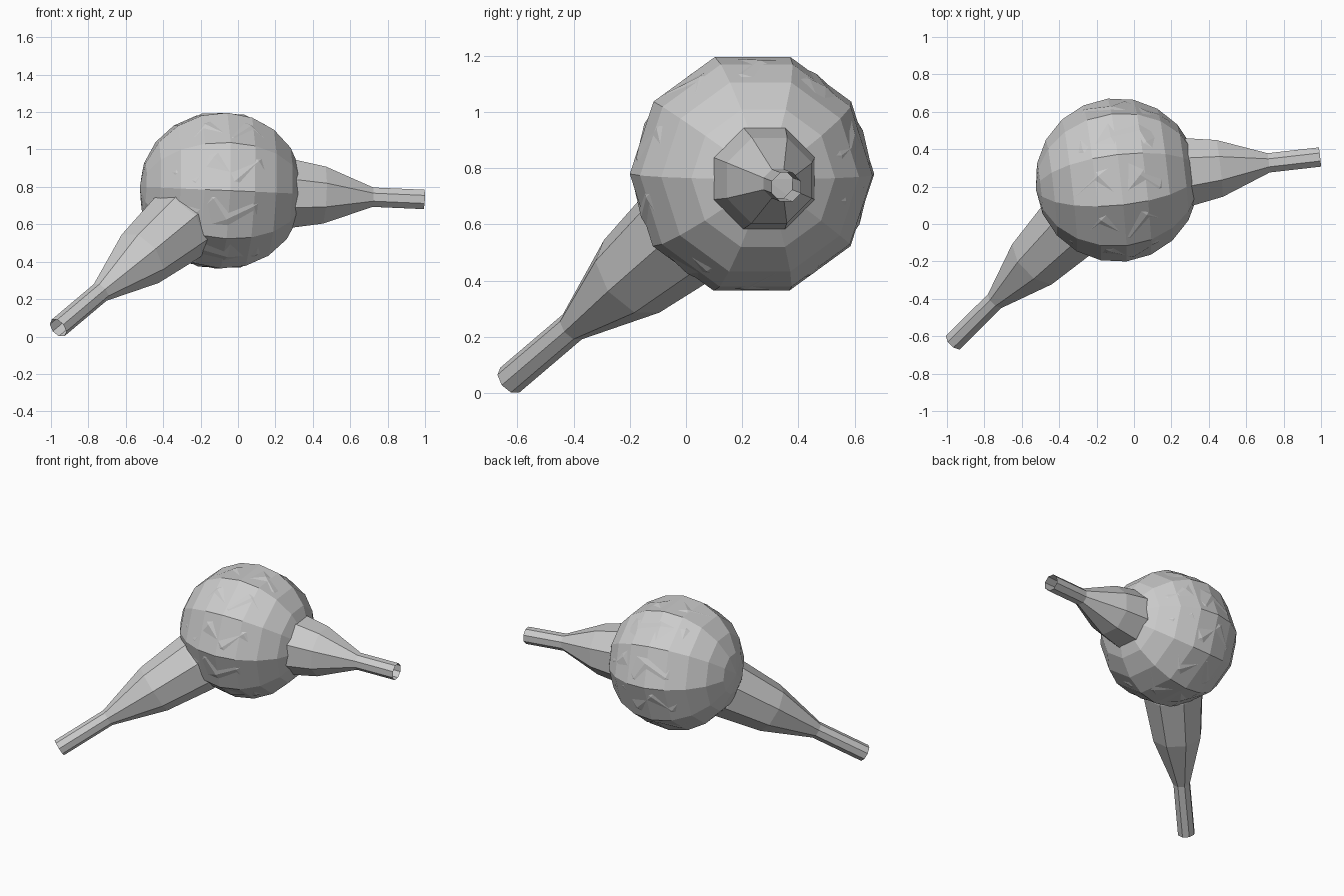
import bpy, math
from mathutils import Vector

if "Cube" in bpy.data.objects:
    bpy.data.objects.remove(bpy.data.objects["Cube"])

CENTRE = Vector((-0.09, 0.235, 0.78))
RIGHT_TIP = Vector((0.993, 0.358, 0.733))
LEFT_TIP = Vector((-0.962, -0.627, 0.046))


def lathe(name, target, profile, sides, phase=0.0):
    """Revolve (distance, radius) pairs about the line from CENTRE to target."""
    axis = (target - CENTRE).normalized()
    side = Vector((0, 0, 1)).cross(axis).normalized()
    up = axis.cross(side)
    verts, faces, rings = [], [], []
    for dist, rad in profile:
        n = 1 if rad < 1e-5 else sides
        rings.append([len(verts) + i for i in range(n)])
        for i in range(n):
            a = phase + math.tau * i / sides
            verts.append(CENTRE + axis * dist + (side * math.cos(a) + up * math.sin(a)) * rad)
    for a, b in zip(rings, rings[1:]):
        for i in range(sides):
            j = (i + 1) % sides
            quad = [a[i % len(a)], a[j % len(a)], b[j % len(b)], b[i % len(b)]]
            faces.append(list(dict.fromkeys(quad)))
    mesh = bpy.data.meshes.new(name)
    mesh.from_pydata(verts, [], faces)
    mesh.update()
    obj = bpy.data.objects.new(name, mesh)
    bpy.context.collection.objects.link(obj)
    return obj


def ball_profile(radius, rings):
    return [(-radius * math.cos(math.pi * k / rings),
             radius * math.sin(math.pi * k / rings)) for k in range(rings + 1)]


# Two interpenetrating faceted balls, each lined up with one arm
lathe("coarse_ball", RIGHT_TIP, ball_profile(0.438, 10), 10)
lathe("fine_ball", LEFT_TIP, ball_profile(0.425, 8), 14)

# Tapered eight-sided arms with open tube ends
right_len = (RIGHT_TIP - CENTRE).length
lathe("right_arm", RIGHT_TIP,
      [(0.22, 0.19), (0.39, 0.195), (0.55, 0.165), (0.815, 0.056), (right_len, 0.056)],
      8, math.pi / 8)
left_len = (LEFT_TIP - CENTRE).length
lathe("left_arm", LEFT_TIP,
      [(0.22, 0.19), (0.39, 0.2), (0.71, 0.163), (1.06, 0.056), (left_len, 0.056)],
      8, math.pi / 8)
